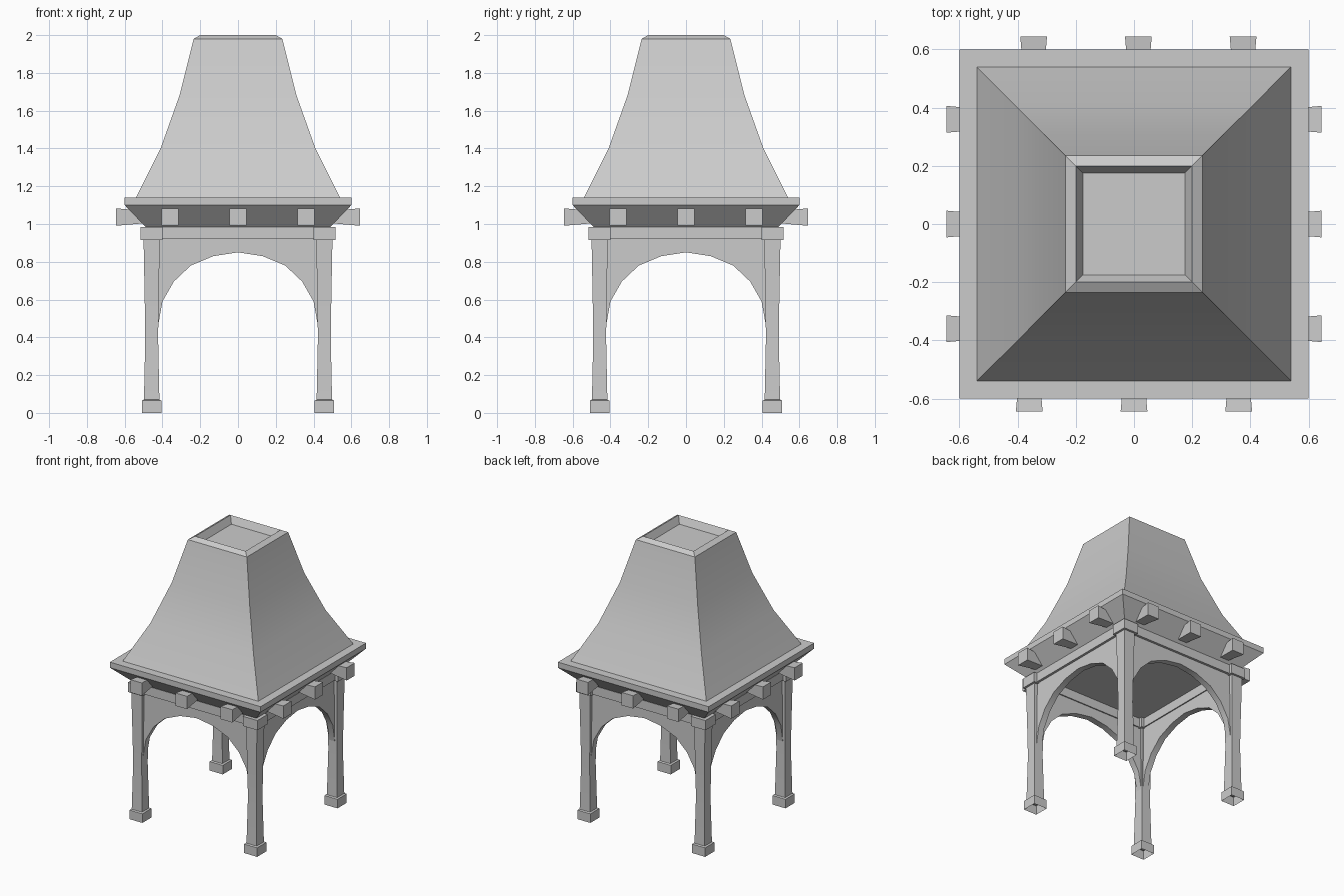
import bpy, bmesh, math
from mathutils import Matrix, Vector

cube = bpy.data.objects.get("Cube")
if cube:
    bpy.data.objects.remove(cube, do_unlink=True)

stone = bpy.data.materials.new("pale_grey")
stone.use_nodes = True
GREY = (0.6, 0.6, 0.6, 1)
stone.diffuse_color = GREY
stone.node_tree.nodes["Principled BSDF"].inputs["Base Color"].default_value = GREY


def finish(name, bm, smooth=True):
    bmesh.ops.recalc_face_normals(bm, faces=bm.faces)
    mesh = bpy.data.meshes.new(name)
    bm.to_mesh(mesh)
    bm.free()
    obj = bpy.data.objects.new(name, mesh)
    mesh.materials.append(stone)
    bpy.context.collection.objects.link(obj)
    if smooth:
        bpy.ops.object.select_all(action='DESELECT')
        obj.select_set(True)
        bpy.context.view_layer.objects.active = obj
        bpy.ops.object.shade_smooth_by_angle(angle=math.radians(30))
    return obj


def square_loft(name, rings, centre=(0, 0), open_bottom=False):
    """Stack square rings given as (half width, height)."""
    bm = bmesh.new()
    corners = [(-1, -1), (1, -1), (1, 1), (-1, 1)]
    loops = [[bm.verts.new((centre[0] + h * a, centre[1] + h * b, z)) for a, b in corners]
             for h, z in rings]
    for low, high in zip(loops, loops[1:]):
        for i in range(4):
            j = (i + 1) % 4
            bm.faces.new((low[i], low[j], high[j], high[i]))
    bm.faces.new(loops[-1])
    if not open_bottom:
        bm.faces.new(loops[0])
    return finish(name, bm)


def box(name, size, location):
    bm = bmesh.new()
    bmesh.ops.create_cube(bm, size=1, matrix=Matrix.Translation(location) @ Matrix.Diagonal((*size, 1)))
    return finish(name, bm, False)


def arch_panel(name):
    """Panel with an arched lower edge, extruded through its thickness."""
    half = [(0.425, 0.45), (0.40, 0.59), (0.34, 0.695), (0.25, 0.78), (0.13, 0.83)]
    arch = [(-x, z) for x, z in half] + [(0, 0.85)] + half[::-1]
    bm = bmesh.new()
    rows = [[[bm.verts.new((x, y, h)) for x, h in ((x, z), (x, 0.93))] for x, z in arch]
            for y in (-0.475, -0.43)]
    front, back = rows
    for i in range(len(arch) - 1):
        (a, b), (c, d) = front[i], front[i + 1]
        (e, f), (g, h) = back[i], back[i + 1]
        for face in ((a, c, d, b), (e, g, h, f), (a, c, g, e), (b, d, h, f)):
            bm.faces.new(face)
    for f, b in ((front[0], back[0]), (front[-1], back[-1])):
        bm.faces.new((f[0], f[1], b[1], b[0]))
    return finish(name, bm)


def rafter_end(name, x):
    """Block that flares slightly towards its outer end."""
    bm = bmesh.new()
    bmesh.ops.create_cube(bm, size=1)
    for v in bm.verts:
        outer = v.co.y < 0
        w = 0.092 if outer else 0.06
        v.co = Vector((x + v.co.x * w, -0.645 if outer else -0.46, 1.037 + v.co.z * w))
    return finish(name, bm, False)


# Flared roof with a recessed cap
square_loft("roof", [(0.545, 1.13), (0.41, 1.40), (0.31, 1.68), (0.235, 1.98),
                     (0.20, 2.0), (0.175, 1.95)])
square_loft("eaves", [(0.49, 0.985), (0.60, 1.10), (0.60, 1.14)])

# Corner posts with caps and feet
for sx, side in ((-1, "right"), (1, "left")):
    for sy, end in ((-1, "front"), (1, "back")):
        tag = f"{end}_{side}"
        c = (sx * 0.457, sy * 0.457)
        square_loft(f"post_{tag}", [(0.041, 0.06), (0.034, 0.4), (0.037, 0.6), (0.043, 0.92)], c)
        square_loft(f"post_foot_{tag}", [(0.052, 0), (0.052, 0.065), (0.041, 0.07)], c, True)
        box(f"post_cap_{tag}", (0.116, 0.116, 0.07), (*c, 0.95))

# Beams, arches and rafter ends repeated around the four sides
for k, side in enumerate(("front", "left", "back", "right")):
    parts = [box(f"beam_{side}", (0.84, 0.07, 0.065), (0, -0.457, 0.9525)), arch_panel(f"arch_{side}")]
    shift = -0.015 if side == "back" else 0.0
    parts += [rafter_end(f"rafter_end_{side}_{i + 1}", x + shift)
              for i, x in enumerate((-0.36, 0, 0.36))]
    for part in parts:
        part.rotation_euler.z = k * math.pi / 2
